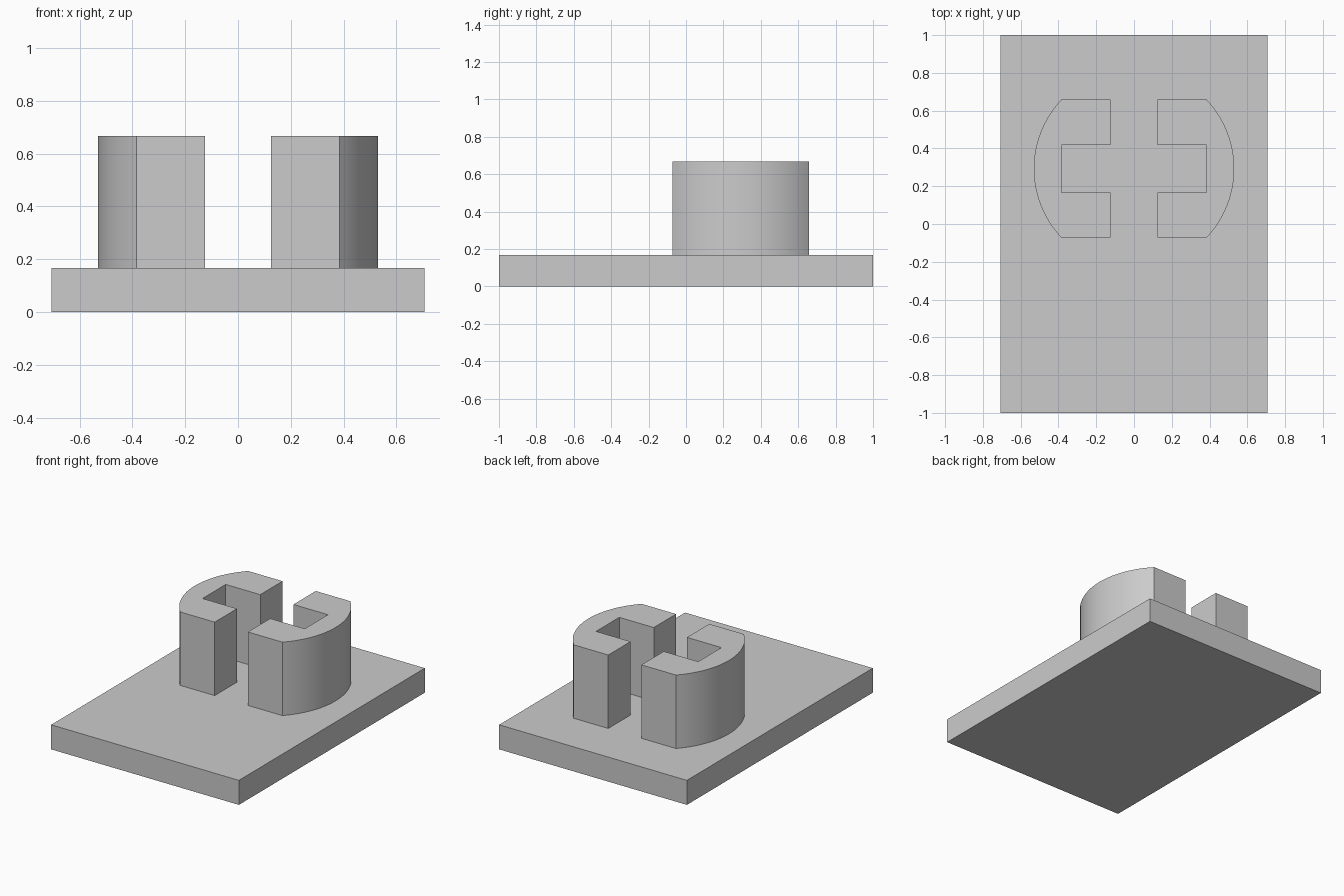
import bpy, bmesh
from math import atan2, cos, sin

cube = bpy.data.objects.get("Cube")
if cube:
    bpy.data.objects.remove(cube, do_unlink=True)

HALF_WIDTH, BASE_TOP, TOP = 0.707, 0.167, 0.667
CENTRE_Y = 0.293                     # middle of the clip ring
INNER, WALL = 0.125, 0.385           # clip jaw and slot depth in x
SLOT, HALF_LEN = 0.125, 0.365        # half slot and half length in y
RADIUS = (WALL ** 2 + HALF_LEN ** 2) ** 0.5
STEPS = 24

grey = bpy.data.materials.new("light grey")
grey.use_nodes = True
colour = (0.6, 0.6, 0.6, 1)
grey.diffuse_color = colour
grey.node_tree.nodes["Principled BSDF"].inputs["Base Color"].default_value = colour


def prism(name, outline, bottom, top):
    """Extrude a flat outline upwards into a solid."""
    bm = bmesh.new()
    face = bm.faces.new([bm.verts.new((x, y, bottom)) for x, y in outline])
    ext = bmesh.ops.extrude_face_region(bm, geom=[face], use_keep_orig=True)
    verts = [v for v in ext["geom"] if isinstance(v, bmesh.types.BMVert)]
    bmesh.ops.translate(bm, verts=verts, vec=(0, 0, top - bottom))
    bmesh.ops.recalc_face_normals(bm, faces=bm.faces)
    mesh = bpy.data.meshes.new(name)
    bm.to_mesh(mesh)
    bm.free()
    mesh.materials.append(grey)
    obj = bpy.data.objects.new(name, mesh)
    bpy.context.collection.objects.link(obj)
    bpy.ops.object.select_all(action="DESELECT")
    obj.select_set(True)
    bpy.context.view_layer.objects.active = obj
    bpy.ops.object.shade_smooth_by_angle(angle=0.5)
    return obj


# Base plate
prism("base_plate", [(-HALF_WIDTH, -1), (HALF_WIDTH, -1),
                     (HALF_WIDTH, 1), (-HALF_WIDTH, 1)], 0, BASE_TOP)

# C-shaped clip jaws: round outside, square slot inside
half_angle = atan2(HALF_LEN, WALL)
angles = [half_angle * (2 * i / STEPS - 1) for i in range(STEPS + 1)]
jaw = [(RADIUS * cos(a), RADIUS * sin(a)) for a in angles]
jaw += [(INNER, HALF_LEN), (INNER, SLOT), (WALL, SLOT),
        (WALL, -SLOT), (INNER, -SLOT), (INNER, -HALF_LEN)]
for name, side in (("left_clip", 1), ("right_clip", -1)):
    prism(name, [(side * x, y + CENTRE_Y) for x, y in jaw], BASE_TOP, TOP)
